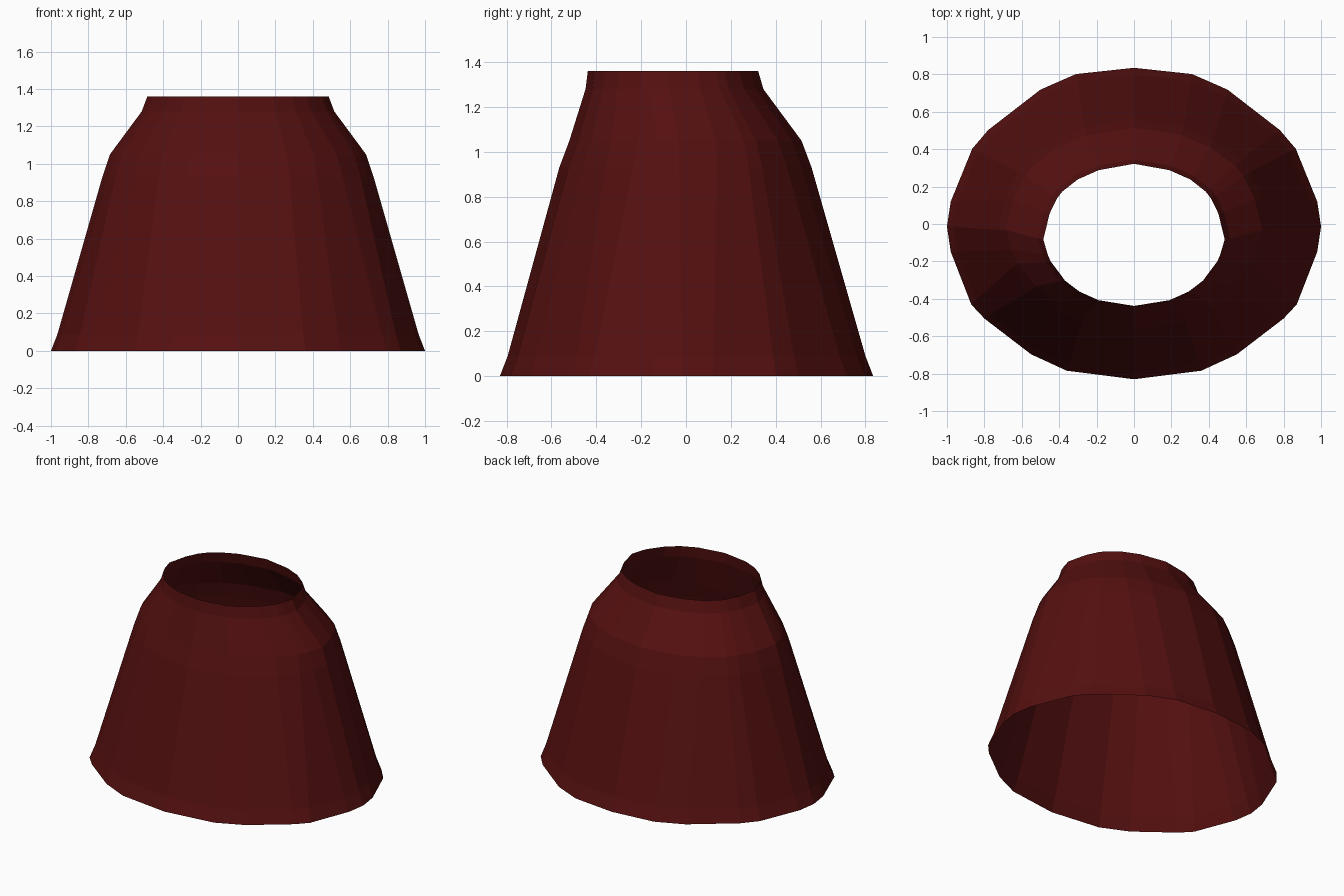
import bpy
import bmesh

cube = bpy.data.objects.get("Cube")
if cube:
    bpy.data.objects.remove(cube, do_unlink=True)

# Dark red cloth
cloth = bpy.data.materials.new("dark_red_cloth")
cloth.use_nodes = True
colour = (0.09, 0.005, 0.005, 1.0)
cloth.diffuse_color = colour
bsdf = cloth.node_tree.nodes["Principled BSDF"]
bsdf.inputs["Base Color"].default_value = colour
bsdf.inputs["Roughness"].default_value = 0.8

# Half outlines from back to front, scaled to a unit oval: hem and collar
hem = [(0, 1), (.31, .96), (.5, .86), (.78, .6), (.865, .48), (.98, .14),
       (1, -.02), (.98, -.18), (.87, -.52), (.8, -.61), (.55, -.84),
       (.36, -.945), (0, -1)]
collar = [(0, 1), (.39, .91), (.62, .78), (.79, .61), (.85, .51), (.93, .30),
          (1, -.065), (.95, -.28), (.92, -.37), (.76, -.645), (.6, -.80),
          (.39, -.92), (0, -1)]

# Rings: height, half width, front y, back y
rings = [(0, 1, -.83, .835), (.09, .965, -.795, .80),
         (.93, .725, -.565, .56), (1.05, .685, -.52, .515),
         (1.28, .515, -.448, .345), (1.36, .485, -.438, .322)]
top = rings[-1][0]


def outline(t):
    """Blend hem and collar outlines, mirrored to a closed loop."""
    half = [(a + (c - a) * t, b + (d - b) * t)
            for (a, b), (c, d) in zip(hem, collar)]
    return half + [(-x, y) for x, y in half[-2:0:-1]]


# Open, single-layer flared shell
bm = bmesh.new()
loops = []
for z, width, front, back in rings:
    mid, depth = (front + back) / 2, (back - front) / 2
    loops.append([bm.verts.new((x * width, mid + y * depth, z))
                  for x, y in outline(z / top)])
for low, high in zip(loops, loops[1:]):
    n = len(low)
    for i in range(n):
        j = (i + 1) % n
        bm.faces.new((low[j], low[i], high[i], high[j]))

mesh = bpy.data.meshes.new("flared_shell")
bm.to_mesh(mesh)
bm.free()
mesh.materials.append(cloth)
shell = bpy.data.objects.new("flared_shell", mesh)
bpy.context.collection.objects.link(shell)
